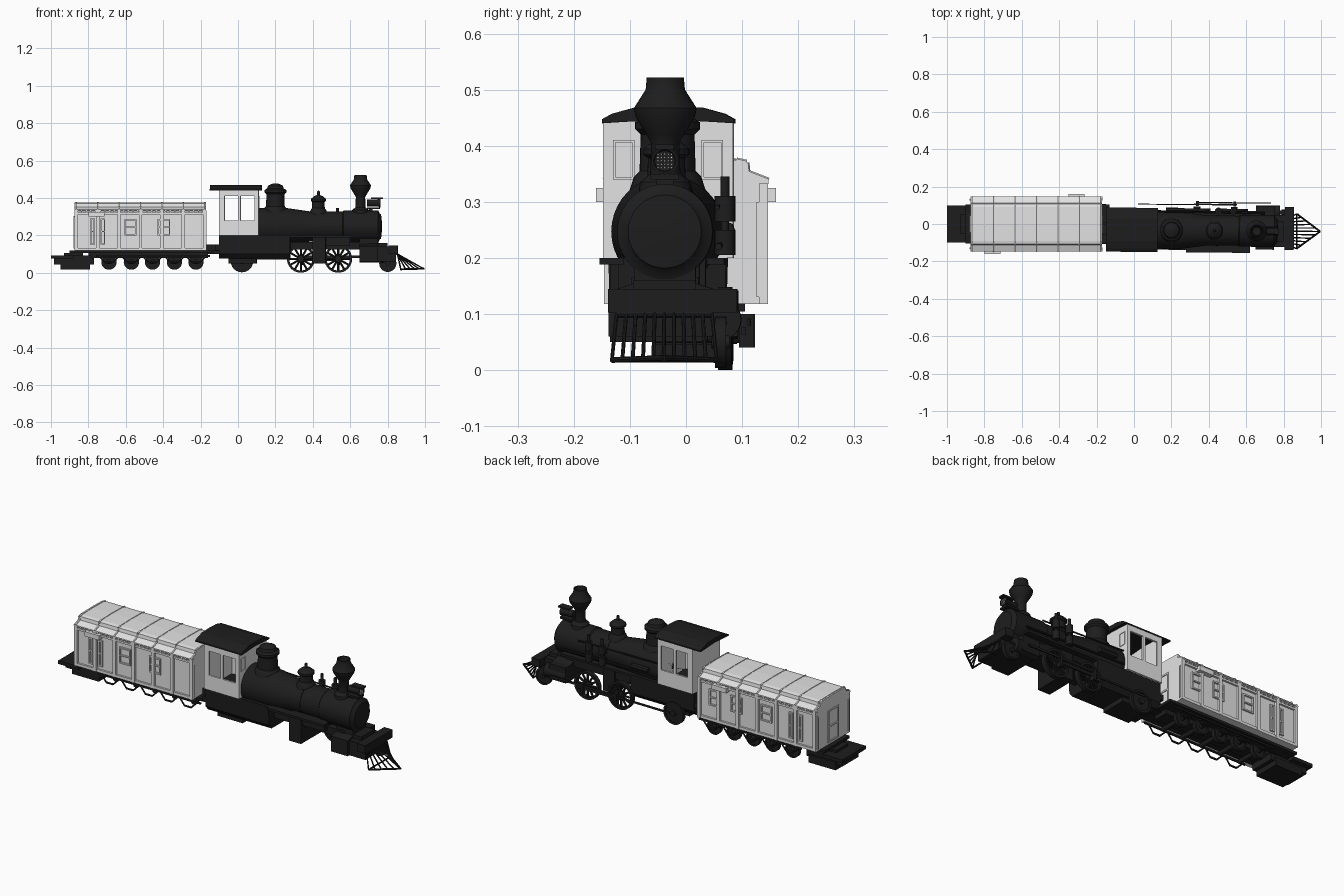
import bpy, bmesh, math
from mathutils import Matrix, Vector

if "Cube" in bpy.data.objects:
    bpy.data.objects.remove(bpy.data.objects["Cube"])

def material(name, c):
    m = bpy.data.materials.new(name)
    m.diffuse_color = (*c, 1)
    m.use_nodes = True
    m.node_tree.nodes["Principled BSDF"].inputs["Base Color"].default_value = m.diffuse_color
    return m

BLACK = material("black_iron", (0.0125, 0.0125, 0.013))
GREY = material("light_grey", (0.77, 0.77, 0.77))
CAR = Matrix.Identity(4)
LOCO = Matrix.Translation((0, -0.031, 0)) @ Matrix.Rotation(-0.009, 4, 'Z')
xf = LOCO

def finish(name, bm, mat, smooth=False):
    bmesh.ops.recalc_face_normals(bm, faces=bm.faces)
    bm.transform(xf)
    me = bpy.data.meshes.new(name)
    bm.to_mesh(me)
    bm.free()
    me.materials.append(mat)
    ob = bpy.data.objects.new(name, me)
    bpy.context.collection.objects.link(ob)
    if smooth:
        bpy.context.view_layer.objects.active = ob
        ob.select_set(True)
        bpy.ops.object.shade_smooth_by_angle(angle=math.radians(35))
        ob.select_set(False)
    return ob

def add_box(bm, x0, x1, y0, y1, z0, z1):
    m = Matrix.Translation(((x0+x1)/2, (y0+y1)/2, (z0+z1)/2)) @ Matrix.Diagonal((x1-x0, y1-y0, z1-z0, 1))
    bmesh.ops.create_cube(bm, size=1, matrix=m)

def boxes(name, mat, items):
    bm = bmesh.new()
    for b in items:
        add_box(bm, *b)
    return finish(name, bm, mat)

def add_rod(bm, a, b, r, seg=8):
    a, b = Vector(a), Vector(b)
    m = Matrix.Translation((a+b)/2) @ (b-a).to_track_quat('Z', 'Y').to_matrix().to_4x4()
    bmesh.ops.create_cone(bm, cap_ends=True, segments=seg, radius1=r, radius2=r, depth=(b-a).length, matrix=m)

def rods(name, mat, items, seg=8):
    bm = bmesh.new()
    for a, b, r in items:
        add_rod(bm, a, b, r, seg)
    return finish(name, bm, mat, seg > 8)

def prism(name, mat, half, x0, x1):
    """Extrude a mirrored (y, z) half outline along x."""
    bm = bmesh.new()
    pts = half + [(-y, z) for y, z in reversed(half) if y > 0]
    f = bm.faces.new([bm.verts.new((x0, y, z)) for y, z in pts])
    new = bmesh.ops.extrude_face_region(bm, geom=[f])['geom']
    bmesh.ops.translate(bm, vec=(x1-x0, 0, 0), verts=[v for v in new if isinstance(v, bmesh.types.BMVert)])
    if not any(len(g.verts) == len(pts) and g.calc_center_median().x == x0 for g in bm.faces):
        bmesh.ops.holes_fill(bm, edges=bm.edges)
    return finish(name, bm, mat)

def lathe(name, mat, profile, place, seg=32):
    """Turn an (r, h) profile about z, then place it."""
    bm = bmesh.new()
    vs = [bm.verts.new((r, 0, h)) for r, h in profile]
    es = [bm.edges.new(p) for p in zip(vs, vs[1:])]
    bmesh.ops.spin(bm, geom=vs+es, cent=(0, 0, 0), axis=(0, 0, 1), angle=2*math.pi, steps=seg)
    bmesh.ops.remove_doubles(bm, verts=bm.verts, dist=1e-5)
    bm.transform(place)
    return finish(name, bm, mat, True)

def at(x, y, z, axis='Z'):
    rot = {'Z': Matrix.Identity(4), 'X': Matrix.Rotation(math.pi/2, 4, 'Y'), 'Y': Matrix.Rotation(-math.pi/2, 4, 'X')}
    return Matrix.Translation((x, y, z)) @ rot[axis]

def disc_wheel(name, x, y, z, r, w=0.02):
    h = w/2
    lathe(name, BLACK, [(0, -h*1.6), (r*.25, -h*1.6), (r*.25, -h*.5), (r*.8, -h*.5), (r*.8, -h), (r, -h),
                        (r, h), (r*.8, h), (r*.8, h*.5), (r*.25, h*.5), (r*.25, h*1.6), (0, h*1.6)], at(x, y, z, 'Y'), 24)

def spoked_wheel(name, x, y, z, r):
    lathe(name + "_rim", BLACK, [(r*.84, -.012), (r, -.012), (r, .012), (r*.84, .012), (r*.84, -.012)], at(x, y, z, 'Y'))
    sp = [((x, y-.017, z), (x, y+.022, z), r*.25)]
    for i in range(12):
        a = i*math.pi/6
        sp.append(((x, y, z), (x + r*.88*math.cos(a), y, z + r*.88*math.sin(a)), .0055))
    rods(name + "_spokes", BLACK, sp)

# ---- Boiler, smokebox and fittings on top ----
lathe("boiler", BLACK, [(0, .1), (.1, .1), (.1, .25), (.08, .39), (.08, .44), (.083, .44), (.083, .45), (.08, .45),
                        (.08, .56), (.085, .565), (.085, .75), (.07, .757), (.065, .765), (.02, .77), (0, .77)], at(0, 0, .247, 'X'), 40)
lathe("smokestack", BLACK, [(.05, .3), (.045, .335), (.027, .35), (.025, .405), (.034, .42), (.053, .452), (.056, .467),
                            (.035, .5), (.033, .522), (.028, .522), (.022, .47), (0, .46)], at(.655, 0, 0))
lathe("steam_dome", BLACK, [(.068, .32), (.06, .345), (.05, .355), (.048, .42), (.058, .43), (.058, .442),
                            (.045, .45), (.04, .465), (.02, .475), (0, .478)], at(.2, 0, 0))
lathe("sand_dome", BLACK, [(.05, .31), (.042, .335), (.034, .345), (.033, .378), (.041, .384), (.041, .394),
                           (.022, .41), (.008, .415), (.007, .435), (0, .44)], at(.43, 0, 0))
lathe("headlight", BLACK, [(0, -.04), (.018, -.04), (.02, .02), (.024, .026), (.024, .033), (.02, .033), (.018, .028), (0, .027)], at(.73, 0, .373, 'X'), 24)
boxes("headlight_bracket", BLACK, [(.69, .76, -.025, .025, .34, .35), (.7, .72, -.015, .015, .31, .345), (.71, .775, -.017, .017, .393, .402)])
rods("headlight_lens", GREY, [((.755, (i-2)*.006, .373+(j-2)*.006), (.761, (i-2)*.006, .373+(j-2)*.006), .0016) for i in range(5) for j in range(5)])

# ---- Cab ----
cab = []
for s in (-1, 1):
    y0, y1 = sorted((s*.106, s*.116))
    cab += [(-.1, .11, y0, y1, .2, .28), (-.1, .11, y0, y1, .41, .447)]
    cab += [(a, b, y0, y1, .28, .41) for a, b in ((-.1, -.07), (0, .015), (.09, .11))]
    # front window frames
    a, b = sorted((s*.06, s*.098))
    cab += [(.11, .113, a, b, .34, .344), (.11, .113, a, b, .406, .41), (.11, .113, a, a+.004, .34, .41), (.11, .113, b-.004, b, .34, .41)]
cab += [(.1, .11, -.116, .116, .2, .447), (-.1, -.09, -.116, .116, .2, .447)]
boxes("cab_walls", GREY, cab)
prism("cab_roof", BLACK, [(0, .447), (.118, .44), (.118, .447), (.1, .457), (.06, .468), (0, .47)], -.15, .127)
prism("cab_base", BLACK, [(0, .075), (.08, .075), (.102, .1), (.105, .2), (0, .2)], -.1, .28)
boxes("ash_pan", BLACK, [(-.05, .1, -.07, .07, .05, .1), (-.17, -.1, -.03, .03, .115, .15), (-.12, -.1, -.1, .1, .12, .15)])

# ---- Frame, running boards, saddle and front beam ----
boxes("main_frame", BLACK, [(.1, .7, -.06, .06, .125, .165), (.4, .47, -.1, .07, .05, .2), (.47, .6, -.085, .06, .145, .2),
                            (.28, .62, -.118, -.075, .188, .2), (.28, .7, .075, .105, .188, .2)])
prism("smokebox_saddle", BLACK, [(0, .12), (.1, .12), (.1, .14), (.055, .155), (.055, .2), (0, .21)], .65, .75)
boxes("front_beam", BLACK, [(.65, .75, -.1, .13, .06, .142), (.75, .845, -.085, .085, .06, .14), (.805, .855, -.1, .13, .103, .145),
                            (.75, .8, -.055, .055, .14, .16)])
rods("cylinder", BLACK, [((.65, .1, .09), (.78, .1, .09), .036)], 24)
disc_wheel("pilot_wheel", .8, .1, .05, .046)
disc_wheel("trailing_wheel", .02, .1, .062, .06)

# ---- Driving wheels, rods, and pumps on the far side ----
for x in (.335, .535):
    spoked_wheel("driving_wheel", x, .105, .074, .074)
boxes("drive_rods", BLACK, [(.32, .55, .135, .143, .063, .077), (.33, .73, .146, .152, .08, .092), (.02, .34, .135, .14, .07, .08),
                            (.33, .345, .13, .157, .04, .1), (.53, .545, .13, .157, .04, .1)])
for x in (.45, .53):
    rods("air_pump", BLACK, [((x, .105, .205), (x, .105, .25), .018), ((x, .105, .25), (x, .105, .27), .007),
                             ((x, .105, .265), (x, .105, .31), .018), ((x, .105, .31), (x, .105, .345), .008)], 16)
rods("pipes", BLACK, [((.12, .1, .3), (.6, .092, .29), .004), ((.12, .1, .23), (.7, .095, .22), .006), ((.17, .105, .25), (.27, .105, .25), .015)])

# ---- Slatted pilot ----
slats = []
for s in (-1, 1):
    slats += [((.995, 0, .022), (.87, s*.093, .018), .005), ((.85, 0, .1), (.85, s*.085, .1), .006)]
    for i in range(6):
        t = i/5
        slats.append(((.995-.125*t, s*.093*t, .02), (.853, s*.085*t, .1), .0035))
slats.append(((.87, -.093, .018), (.87, .093, .018), .004))
rods("pilot", BLACK, slats)

# ---- Carriage body ----
xf = CAR
prism("carriage_body", GREY, [(0, .118), (.134, .118), (.134, .33), (.147, .332), (.147, .338), (.111, .352),
                              (.108, .37), (.09, .374), (0, .376)], -.875, -.172)
ribs = [-.865 + i*.1145 for i in range(7)]
trim = []
for s in (-1, 1):
    def side(x0, x1, z0, z1, d):
        y0, y1 = sorted((s*.13, s*(.134+d)))
        trim.append((x0, x1, y0, y1, z0, z1))
    for x in ribs:
        side(x-.009, x+.009, .118, .333, .012)
    side(-.875, -.172, .118, .133, .01)
    side(-.875, -.172, .312, .322, .01)
    for i in range(28):
        side(-.865+i*.025, -.858+i*.025, .322, .334, .011)
    # window and door frames
    for x0, x1, z0, z1 in ((-.608, -.543, .2, .287), (-.43, -.363, .2, .287), (-.79, -.765, .15, .29), (-.735, -.71, .15, .29), (-.3, -.235, .2, .287)):
        if s < 0 and x0 == -.3:
            continue
        for a, b, c, d in ((x0, x1, z0, z0+.007), (x0, x1, z1-.007, z1), (x0, x0+.007, z0, z1), (x1-.007, x1, z0, z1), (x0, x1, (z0+z1)/2-.003, (z0+z1)/2+.003)):
            side(a, b, c, d, .009)
    # hood above the doorway
    side(*((-.8, -.715) if s < 0 else (-.35, -.265)), .3, .325, .026)
boxes("carriage_trim", GREY, trim)
bm = bmesh.new()
for x in ribs:
    for s in (-1, 1):
        add_rod(bm, (x, s*.147, .338), (x, s*.111, .352), .005, 6)
        add_rod(bm, (x, s*.11, .352), (x, s*.108, .37), .005, 6)
        add_rod(bm, (x, s*.108, .37), (x, s*.09, .374), .005, 6)
        add_rod(bm, (x, s*.09, .374), (x, 0, .376), .003, 6)
finish("roof_ribs", bm, GREY)
boxes("end_doors", GREY, [(x-.004, x+.004, a, a+.008, .13, .3) for x in (-.875, -.172) for a in (-.134, -.045, .037, .126)]
      + [(x-.004, x+.004, -.045, .045, z, z+.008) for x in (-.875, -.172) for z in (.13, .21, .295)])

# ---- Carriage underframe and wheels ----
boxes("underframe", BLACK, [(-.9, -.13, -.105, .105, .105, .119), (-.8, -.16, -.04, .04, .08, .105)]
      + [(-.76, -.15, *sorted((s*.098, s*.106)), .085, .094) for s in (-1, 1)])
boxes("rear_platform", BLACK, [(-1.0, -.88, -.1, .1, .075, .093), (-.88, -.78, -.06, .06, .075, .093), (-.95, -.79, -.055, .085, .018, .06),
                               (-.985, -.77, -.06, .075, .045, .08), (-.93, -.83, -.05, .05, .09, .106)])
for x in (-.69, -.57, -.457, -.34, -.225):
    disc_wheel("carriage_wheel", x, .075, .057, .041)
    rods("axle_box", BLACK, [((x, -.06, .06), (x, .1, .06), .012)], 12)
    for s in (-1, 1):
        rods("spring", BLACK, [((x-.05, s*.1, .085), (x-.02, s*.105, .055), .004), ((x-.02, s*.105, .055), (x+.02, s*.105, .055), .005),
                               ((x+.02, s*.105, .055), (x+.05, s*.1, .085), .004)])
boxes("coupler", BLACK, [(-.2, -.1, -.03, .01, .1, .13)])
